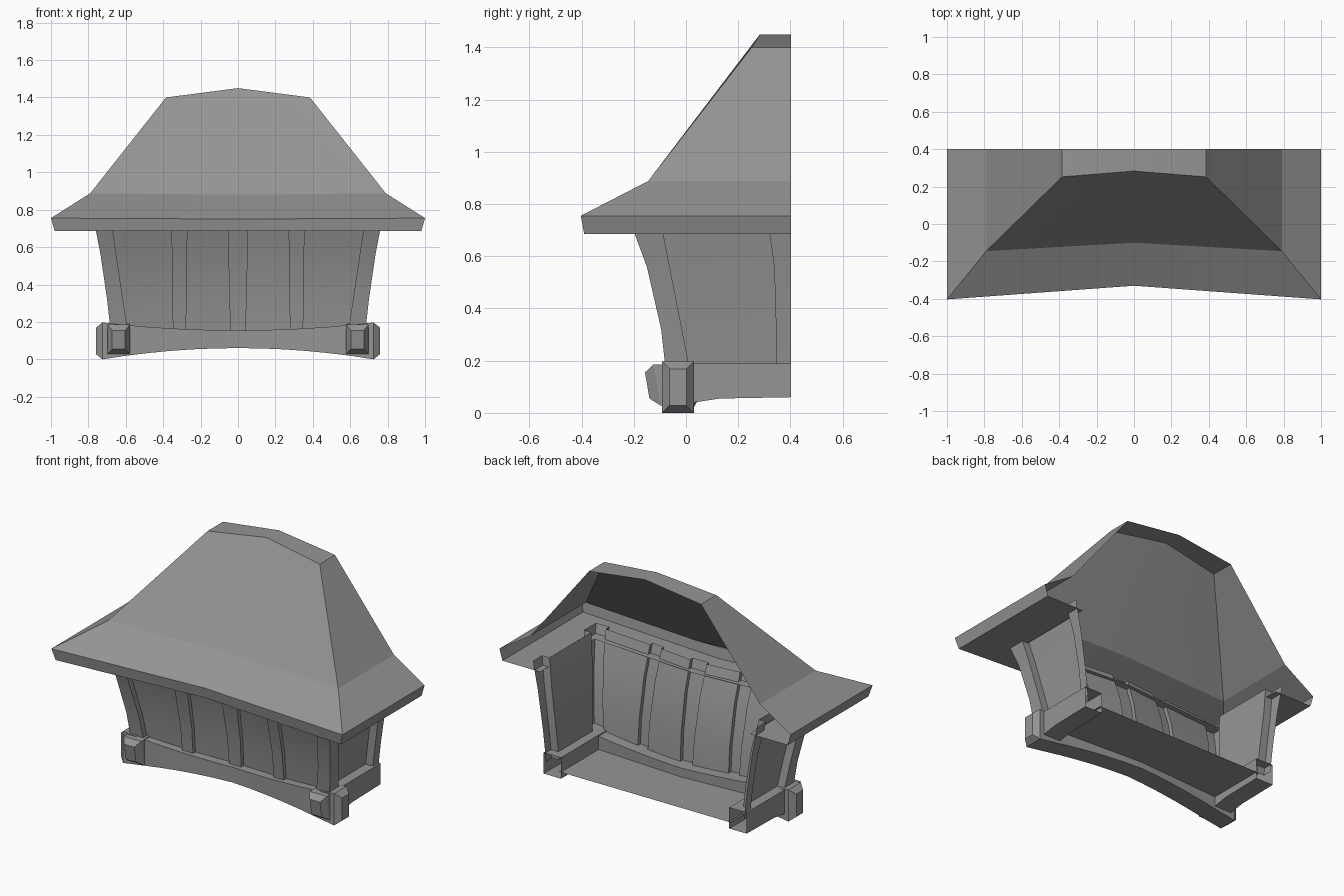
import bpy, bmesh

cube = bpy.data.objects.get("Cube")
if cube:
    bpy.data.objects.remove(cube, do_unlink=True)

grey = bpy.data.materials.new("stone_grey")
grey.use_nodes = True
grey.diffuse_color = (0.3, 0.3, 0.3, 1)
grey.node_tree.nodes["Principled BSDF"].inputs["Base Color"].default_value = (0.3, 0.3, 0.3, 1)


def loft(name, rings, closed=True, cap_start=False, cap_end=False):
    """Skin a surface through rings that share a point count."""
    bm = bmesh.new()
    rows = [[bm.verts.new(p) for p in ring] for ring in rings]
    n = len(rows[0])
    for a, b in zip(rows, rows[1:]):
        for i in range(n if closed else n - 1):
            j = (i + 1) % n
            bm.faces.new((a[i], a[j], b[j], b[i]))
    if cap_start:
        bm.faces.new(rows[0])
    if cap_end:
        bm.faces.new(rows[-1])
    bmesh.ops.remove_doubles(bm, verts=bm.verts, dist=0.0005)
    bmesh.ops.recalc_face_normals(bm, faces=bm.faces)
    for face in bm.faces:
        face.smooth = True
    mesh = bpy.data.meshes.new(name)
    bm.to_mesh(mesh)
    bm.free()
    mesh.set_sharp_from_angle(angle=0.3)
    mesh.materials.append(grey)
    obj = bpy.data.objects.new(name, mesh)
    bpy.context.collection.objects.link(obj)
    return obj


BACK = 0.402


def roof_ring(x, y, y_mid, z, z_mid):
    return [(x, BACK, z), (x, y, z), (0, y_mid, z_mid), (-x, y, z), (-x, BACK, z)]


# Hipped roof: soffit, fascia, flared skirt, steep slope, shallow top
loft("roof", [
    roof_ring(0.72, -0.13, -0.08, 0.685, 0.685),
    roof_ring(0.98, -0.39, -0.32, 0.685, 0.685),
    roof_ring(1.0, -0.403, -0.33, 0.755, 0.75),
    roof_ring(0.79, -0.145, -0.10, 0.888, 0.88),
    roof_ring(0.385, 0.252, 0.283, 1.40, 1.45),
    roof_ring(0.385, BACK, BACK, 1.40, 1.45),
], closed=False)

# Flared wall profile: height, front face y, side face x, rear post edge y
LEVELS = ((0.14, -0.075, 0.68, 0.345), (0.32, -0.095, 0.70, 0.345),
          (0.56, -0.15, 0.735, 0.338), (0.74, -0.217, 0.77, 0.312))


def wall_ring(z, front, side, rear):
    """Half plan from the back round to the middle, then mirrored."""
    t = (z - 0.14) / 0.6
    panel = side - 0.05
    corner_x, corner_y = 0.588 + 0.09 * t, 0.02 - 0.118 * t
    stud, middle = 0.035 + 0.008 * t, 0.041 + 0.015 * t
    bow = 0.04 + 0.025 * t
    half = [(side, BACK), (side, rear), (panel, rear), (panel, corner_y),
            (side, corner_y), (side, front)]
    # Front run: (x, depth behind the front face)
    raised, sunk = 0.01, 0.035
    run = [(corner_x, 0), (corner_x, sunk), (0.313 + stud, sunk), (0.313 + stud, raised),
           (0.313 - stud, raised), (0.313 - stud, sunk), (middle, sunk), (middle, raised)]
    half += [(x, front + d + bow * max(0, 1 - x / 0.6)) for x, d in run]
    return [(x, y, z) for x, y in half] + [(-x, y, z) for x, y in reversed(half)]


# Thin wall with posts and studs standing proud of its panels
loft("panelled_wall", [wall_ring(*level) for level in LEVELS], closed=False)

# Side beams with tilted chamfered noses, open at the back
for sign, label in ((1, "left"), (-1, "right")):
    rings = []
    for y_top, y_low, low, high, inset in (
            (-0.157, -0.14, 0.03, 0.18, 0.025), (-0.125, -0.097, 0.028, 0.185, 0),
            (0.03, 0.03, 0.04, 0.19, 0), (0.13, 0.13, 0.055, 0.19, 0),
            (BACK, BACK, 0.06, 0.19, 0)):
        a, b = sign * (0.578 + inset), sign * (0.698 - inset)
        lo, hi = low + inset, high - inset
        rings.append([(a, y_low, lo), (b, y_low, lo), (b, y_top, hi), (a, y_top, hi)])
    loft("side_beam_" + label, rings, cap_start=True)

# Arched, slightly bowed front beam with chamfered ends
stations = [(-0.76, 0.028)]
stations += [(0.725 * i / 6, 0) for i in range(-6, 7)]
stations += [(0.76, 0.028)]
rings = []
for x, inset in stations:
    t = min(1, (x / 0.725) ** 2)
    lo, hi = 0.06 * (1 - t) + inset, 0.155 + 0.042 * t - inset
    bow = 0.035 * max(0, 1 - abs(x) / 0.6)
    y0, y1 = -0.092 + inset + bow, 0.03 - inset + bow
    rings.append([(x, y0, lo), (x, y1, lo), (x, y1, hi), (x, y0, hi)])
loft("front_beam", rings, cap_start=True, cap_end=True)

# Floor panel
loft("floor", [[(-0.59, y, 0.1), (0.59, y, 0.1)] for y in (0.02, BACK)], closed=False)
